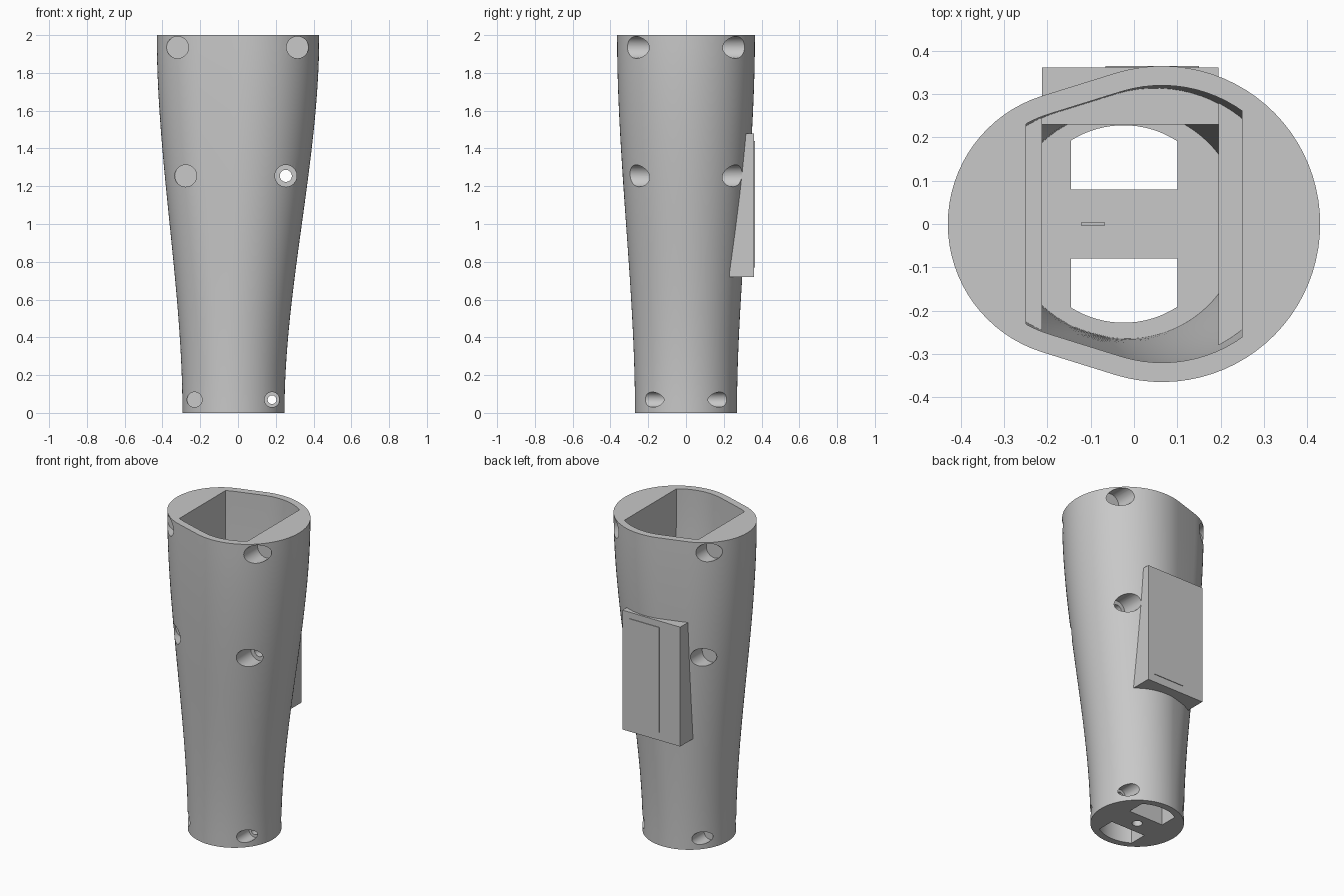
import bpy, bmesh
from math import sin, cos, radians, sqrt, pi

cube = bpy.data.objects.get("Cube")
if cube:
    bpy.data.objects.remove(cube, do_unlink=True)

grey = bpy.data.materials.new("light_grey")
grey.use_nodes = True
grey.diffuse_color = (0.58, 0.58, 0.58, 1)
grey.node_tree.nodes["Principled BSDF"].inputs["Base Color"].default_value = (0.58, 0.58, 0.58, 1)

HEIGHT, FLOOR, AXIS_X = 2.0, 0.4, -0.024


def loft(name, rings):
    """Closed solid through a list of equal-length rings."""
    bm = bmesh.new()
    loops = [[bm.verts.new(p) for p in ring] for ring in rings]
    n = len(loops[0])
    for a, b in zip(loops, loops[1:]):
        for i in range(n):
            bm.faces.new((a[i], a[(i + 1) % n], b[(i + 1) % n], b[i]))
    bm.faces.new(loops[0])
    bm.faces.new(loops[-1])
    bmesh.ops.recalc_face_normals(bm, faces=bm.faces)
    mesh = bpy.data.meshes.new(name)
    bm.to_mesh(mesh)
    bm.free()
    mesh.materials.append(grey)
    ob = bpy.data.objects.new(name, mesh)
    bpy.context.collection.objects.link(ob)
    return ob


def prism_y(name, outline, y0, y1):
    return loft(name, [[(x, y, z) for x, z in outline] for y in (y0, y1)])


def prism_z(name, outline, z0, z1):
    return loft(name, [[(x, y, z) for x, y in outline] for z in (z0, z1)])


def circle(cx, cy, r, n=40):
    return [(cx + r * cos(2 * pi * i / n), cy + r * sin(2 * pi * i / n)) for i in range(n)]


def box(name, x0, x1, y0, y1, z0, z1):
    return prism_z(name, [(x0, y0), (x1, y0), (x1, y1), (x0, y1)], z0, z1)


def boolean(target, tool, operation="DIFFERENCE"):
    """Apply a boolean and discard the tool."""
    tool.hide_render = True
    mod = target.modifiers.new("cut", "BOOLEAN")
    mod.operation, mod.solver, mod.object = operation, "EXACT", tool
    bpy.context.view_layer.objects.active = target
    bpy.ops.object.modifier_apply(modifier=mod.name)
    bpy.data.objects.remove(tool, do_unlink=True)


def section(z, inset=0.0):
    """Round at the bottom, easing into an egg of two joined arcs at the top."""
    t = min(max(z / HEIGHT, 0), 1)
    s = t * t * (3 - 2 * t)

    def mix(a, b):
        return a + (b - a) * s

    def arc(cx, r, a0, a1, n):
        angles = [radians(a0 + (a1 - a0) * i / n) for i in range(n + 1)]
        return [(cx + (r - inset) * cos(a), (r - inset) * sin(a), z) for a in angles]

    wide, narrow = mix(98, 107), mix(104, 107.5)
    return (arc(mix(AXIS_X, 0.065), mix(0.27, 0.365), -wide, wide, 48)
            + arc(mix(AXIS_X, -0.12), mix(0.27, 0.31), narrow, 360 - narrow, 32))


# Outer shell
shell = loft("shell", [section(HEIGHT * i / 28) for i in range(29)])

# Cavity: thin-walled offset of the shell, squared off at the sides with a ledge
levels = [FLOOR + (2.1 - FLOOR) * i / 20 for i in range(21)]
cavity = loft("cavity", [section(z, 0.015 + 0.03 * min(1, (z - FLOOR) / 1.6)) for z in levels])
ledge = 1.5
stepped = [(-0.213, 0.1), (0.195, 0.1), (0.195, ledge), (0.25, ledge),
           (0.25, 2.2), (-0.25, 2.2), (-0.25, ledge), (-0.213, ledge)]
boolean(cavity, prism_y("side_limits", stepped, -0.6, 0.6), "INTERSECT")
boolean(shell, cavity)

# Two windows through the floor, with rounded outer edges
xs = [-0.145 + 0.245 * i / 16 for i in range(17)]
for side in (-1, 1):
    outline = [(x, side * sqrt(0.228 ** 2 - (x - AXIS_X) ** 2)) for x in xs]
    outline += [(0.1, side * 0.08), (-0.145, side * 0.08)]
    boolean(shell, prism_z("window", outline, -0.1, FLOOR + 0.05))

# Blind hole in the centre of the base
boolean(shell, prism_z("base_hole", circle(AXIS_X, 0, 0.03), -0.1, 0.15))

# Screw recesses on front and back; x, z, radius, floor depth, shaft radius
screws = [(-0.32, 1.935, 0.058, 0.17, 0), (0.315, 1.935, 0.058, 0.17, 0),
          (-0.277, 1.255, 0.058, 0.15, 0), (0.253, 1.255, 0.058, 0.15, 0.032),
          (-0.23, 0.07, 0.04, 0.09, 0), (0.18, 0.07, 0.04, 0.09, 0.023)]
for x, z, radius, depth, shaft in screws:
    for side in (-1, 1):
        boolean(shell, prism_y("recess", circle(x, z, radius), side * depth, side * 0.6))
    if shaft:
        boolean(shell, prism_y("shaft", circle(x, z, shaft), -0.5, 0.5))

bpy.ops.object.select_all(action="DESELECT")
shell.select_set(True)
bpy.context.view_layer.objects.active = shell
bpy.ops.object.shade_smooth_by_angle(angle=radians(30))

# Rear mounting block with its thin raised panel, and a small floor tab
box("rear_block", -0.212, 0.195, 0.23, 0.361, 0.72, 1.48)
box("rear_panel", -0.066, 0.15, 0.36, 0.365, 0.77, 1.44)
box("floor_tab", -0.122, -0.067, -0.004, 0.004, FLOOR - 0.01, FLOOR + 0.02)
